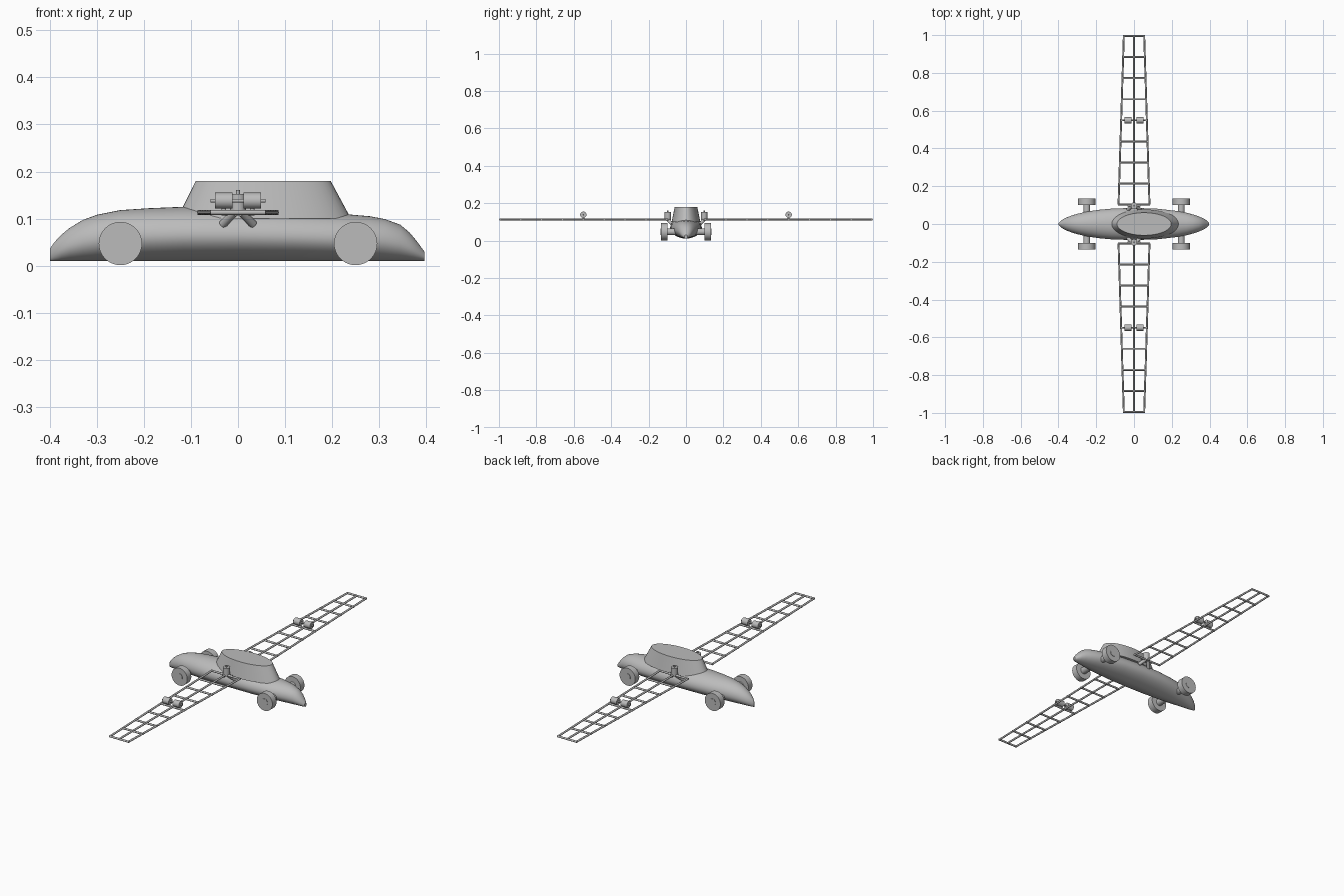
import bpy
import bmesh
import math
from mathutils import Vector

if "Cube" in bpy.data.objects:
    bpy.data.objects.remove(bpy.data.objects["Cube"])

grey = bpy.data.materials.new("plain grey")
grey.use_nodes = True
colour = (0.5, 0.5, 0.5, 1)
grey.diffuse_color = colour
grey.node_tree.nodes["Principled BSDF"].inputs["Base Color"].default_value = colour


def finish(bm, name):
    """Turn a bmesh into a named, smooth-shaded object."""
    bmesh.ops.recalc_face_normals(bm, faces=bm.faces)
    mesh = bpy.data.meshes.new(name)
    bm.to_mesh(mesh)
    bm.free()
    mesh.materials.append(grey)
    obj = bpy.data.objects.new(name, mesh)
    bpy.context.collection.objects.link(obj)
    bpy.ops.object.select_all(action='DESELECT')
    obj.select_set(True)
    bpy.context.view_layer.objects.active = obj
    bpy.ops.object.shade_smooth_by_angle(angle=math.radians(35))
    return obj


def rod(bm, start, end, radius, sides=24):
    """Add a capped cylinder between two points."""
    a, b = Vector(start), Vector(end)
    made = bmesh.ops.create_cone(bm, cap_ends=True, segments=sides, radius1=radius,
                                 radius2=radius, depth=(b - a).length)["verts"]
    turn = Vector((0, 0, 1)).rotation_difference(b - a)
    for v in made:
        v.co = turn @ v.co + (a + b) / 2


def loft(name, rings):
    bm = bmesh.new()
    loops = [[bm.verts.new(p) for p in ring] for ring in rings]
    n = len(loops[0])
    for a, b in zip(loops, loops[1:]):
        for i in range(n):
            j = (i + 1) % n
            bm.faces.new((a[i], a[j], b[j], b[i]))
    bm.faces.new(loops[0])
    bm.faces.new(loops[-1])
    return finish(bm, name)


# Body: rounded hull lofted along x from its roof profile
roof = [(-.40, .036), (-.39, .05), (-.375, .066), (-.358, .08), (-.33, .097),
        (-.30, .108), (-.25, .118), (-.19, .122), (-.117, .125), (0, .124),
        (.12, .118), (.233, .109), (.28, .105), (.312, .099), (.345, .087),
        (.365, .07), (.38, .052), (.396, .03)]
BOTTOM = 0.01


def body_ring(x, top, sides=40):
    width = max(.003, .085 * max(0, 1 - (abs(x) / .4) ** 2.2) ** .6)
    middle = BOTTOM + .48 * (top - BOTTOM)
    ring = []
    for i in range(sides):
        t = math.tau * i / sides
        c, s = math.cos(t), math.sin(t)
        if s < 0:
            c = math.copysign(abs(c) ** 1.2, c)
        half = top - middle if s > 0 else middle - BOTTOM
        ring.append((x, width * c, middle + half * s))
    return ring


loft("body", [body_ring(x, top) for x, top in roof])


# Cabin: tapered oval with a flat roof
def oval(x0, x1, half, z, sides=48):
    return [((x0 + x1) / 2 + (x1 - x0) / 2 * math.cos(math.tau * i / sides),
             half * math.sin(math.tau * i / sides), z) for i in range(sides)]


loft("cabin", [oval(-.13, .24, .077, .10), oval(-.09, .197, .06, .18)])

# Wheels and axles
for end, x in (("left", .25), ("right", -.25)):
    bm = bmesh.new()
    rod(bm, (x, -.136, .047), (x, .136, .047), .018)
    finish(bm, end + "_axle")
    for side, s in (("front", -1), ("back", 1)):
        bm = bmesh.new()
        rod(bm, (x, s * .1, .047), (x, s * .134, .047), .046, 40)
        finish(bm, f"{side}_{end}_wheel")

# Ladder wings with their motors
ROOT, TIP, BAR, WING_Z = .103, .995, .005, .113


def half_chord(y):
    return .082 + (.054 - .082) * (y - ROOT) / (TIP - ROOT)


for side, s in (("front", -1), ("back", 1)):
    bm = bmesh.new()
    for k in (-1, 0, 1):
        rod(bm, (k * half_chord(ROOT), s * ROOT, WING_Z),
            (k * half_chord(TIP), s * TIP, WING_Z), BAR, 12)
    for i in range(9):
        y = ROOT + (TIP - ROOT) * i / 8
        c = half_chord(y) + .004
        rod(bm, (-c, s * y, WING_Z), (c, s * y, WING_Z), BAR, 12)
    finish(bm, side + "_wing_frame")

    # Paired motors halfway along the wing
    bm = bmesh.new()
    y = s * (ROOT + TIP) / 2
    rod(bm, (-.058, y, .138), (.058, y, .138), .004, 12)
    for k in (-1, 1):
        rod(bm, (k * .012, y, .138), (k * .049, y, .138), .017)
        rod(bm, (k * .03, y, WING_Z), (k * .03, y, .13), .005, 12)
    finish(bm, side + "_wing_motors")

    # Upright motor at the wing root
    bm = bmesh.new()
    y = s * .097
    rod(bm, (0, y, .11), (0, y, .152), .017)
    rod(bm, (0, y, .15), (0, y, .161), .004, 12)
    finish(bm, side + "_root_motor")

    # Splayed struts joining wing root to body
    bm = bmesh.new()
    for k in (-1, 1):
        rod(bm, (k * .008, s * .1, .113), (k * .032, s * .075, .088), .009, 16)
    rod(bm, (-.035, y, .112), (.035, y, .112), .005, 12)
    finish(bm, side + "_root_struts")
